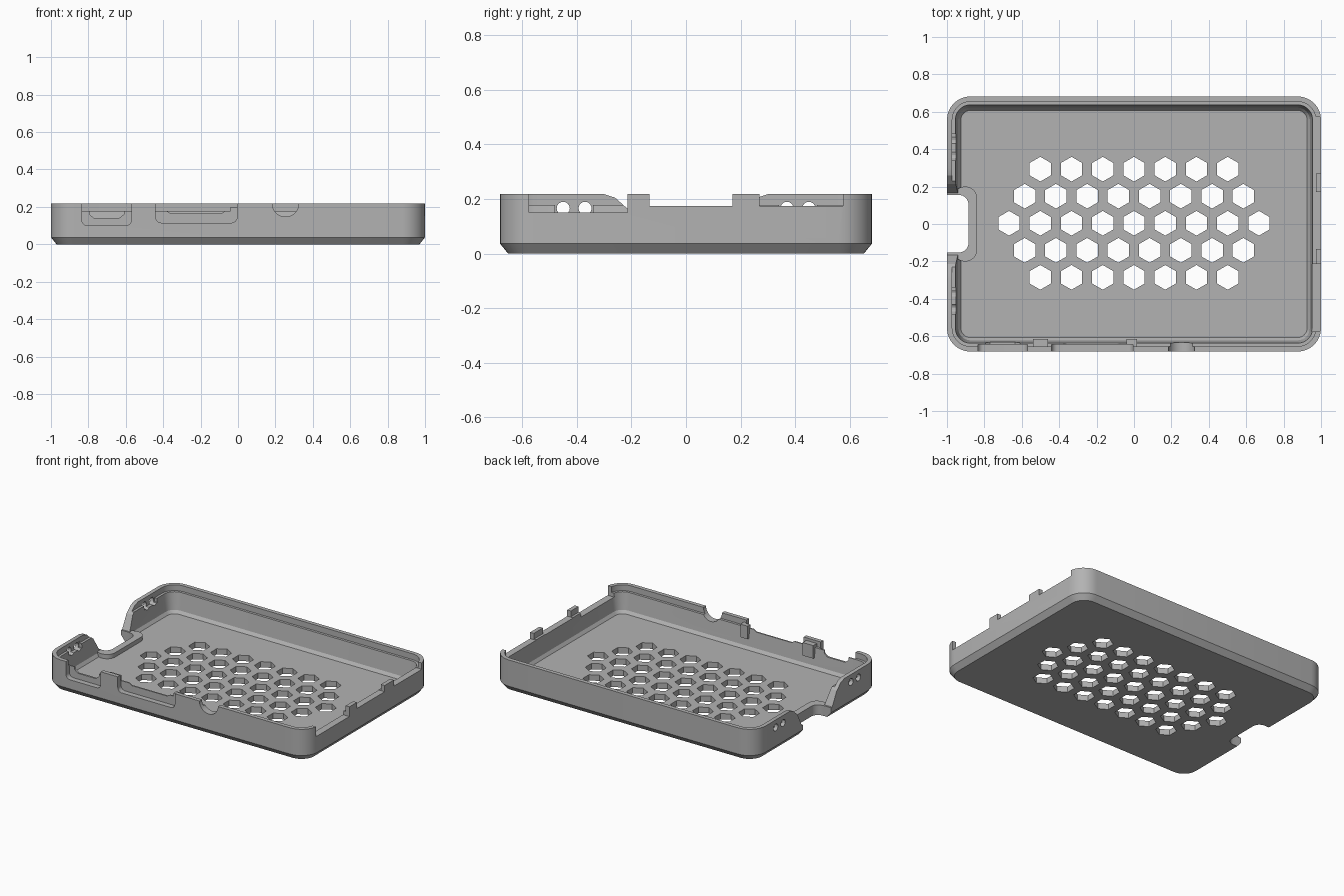
import bpy, bmesh
from math import sin, cos, pi

if "Cube" in bpy.data.objects:
    bpy.data.objects.remove(bpy.data.objects["Cube"])

HX, HY, TOP, LEDGE, FLOOR = 1.0, 0.682, 0.218, 0.178, 0.04

grey = bpy.data.materials.new("plain grey plastic")
grey.use_nodes = True
grey.diffuse_color = (0.45, 0.45, 0.45, 1)
grey.node_tree.nodes["Principled BSDF"].inputs["Base Color"].default_value = (0.45, 0.45, 0.45, 1)


def rounded(x0, x1, y0, y1, r, n=8):
    """Outline of a rounded rectangle, anticlockwise."""
    pts = []
    corners = [(x1 - r, y1 - r), (x0 + r, y1 - r), (x0 + r, y0 + r), (x1 - r, y0 + r)]
    for q, (cx, cy) in enumerate(corners):
        for i in range(n + 1):
            a = (q + i / n) * pi / 2
            pts.append((cx + r * cos(a), cy + r * sin(a)))
    return pts


def ngon(cx, cy, r, n, turn=0.0):
    return [(cx + r * cos(turn + i * 2 * pi / n), cy + r * sin(turn + i * 2 * pi / n))
            for i in range(n)]


def rect(x0, x1, y0, y1):
    return [(x0, y0), (x1, y0), (x1, y1), (x0, y1)]


def loft(bm, loops):
    """Skin a closed solid through loops with equal point counts."""
    rings = [[bm.verts.new(p) for p in loop] for loop in loops]
    n = len(rings[0])
    for a, b in zip(rings, rings[1:]):
        for i in range(n):
            j = (i + 1) % n
            bm.faces.new((a[i], a[j], b[j], b[i]))
    bm.faces.new(rings[0][::-1])
    bm.faces.new(rings[-1])


def finish(name, bm):
    bmesh.ops.recalc_face_normals(bm, faces=bm.faces)
    mesh = bpy.data.meshes.new(name)
    bm.to_mesh(mesh)
    bm.free()
    mesh.materials.append(grey)
    obj = bpy.data.objects.new(name, mesh)
    bpy.context.collection.objects.link(obj)
    return obj


def prisms(name, outlines, axis, lo, hi):
    """Extrude 2D outlines along one axis."""
    place = {"x": lambda a, b, t: (t, a, b),
             "y": lambda a, b, t: (a, t, b),
             "z": lambda a, b, t: (a, b, t)}[axis]
    bm = bmesh.new()
    for pts in outlines:
        loft(bm, [[place(a, b, t) for a, b in pts] for t in (lo, hi)])
    return finish(name, bm)


def combine(tool, operation):
    mod = tray.modifiers.new(tool.name, "BOOLEAN")
    mod.operation, mod.solver, mod.object = operation, "EXACT", tool
    bpy.context.view_layer.objects.active = tray
    bpy.ops.object.modifier_apply(modifier=mod.name)
    bpy.data.objects.remove(tool)


def cut(*args):
    combine(prisms(*args), "DIFFERENCE")


def add(*args):
    combine(prisms(*args), "UNION")


# Tray shell: chamfered base, walls, stepped rim, tapered cavity
section = [(0.03, 0), (0, 0.037), (0, TOP), (0.028, TOP), (0.028, LEDGE),
           (0.045, LEDGE), (0.06, 0.06), (0.075, FLOOR)]
bm = bmesh.new()
loft(bm, [[(x, y, z) for x, y in rounded(d - HX, HX - d, d - HY, HY - d, 0.125 - d)]
          for d, z in section])
tray = finish("case_tray", bm)

# Raised rim around the card notch, and small clips behind the front wall
add("notch_rim", [rounded(-0.965, -0.84, -0.2, 0.2, 0.06)], "z", 0.02, 0.07)
add("front_clips", [rect(-0.54, -0.46, 0.11, 0.2), rect(-0.04, 0.015, 0.11, 0.2)],
    "y", -0.66, -0.615)

# Honeycomb vents in the floor
pitch = 0.167
vents = []
for row in range(-2, 3):
    count = 9 - abs(row)
    for i in range(count):
        vents.append(ngon((i - (count - 1) / 2) * pitch, 0.004 + row * pitch * 0.866,
                          0.066, 6, pi / 6))
cut("vents", vents, "z", -0.1, 0.1)

# Card notch: flared gap in the wall, then the opening in the floor
half = [(0.33, 0.3), (0.3, TOP), (0.26, 0.205), (0.215, 0.165), (0.165, 0.071)]
flare = half + [(-y, z) for y, z in reversed(half)]
cut("notch_flare", [flare], "x", -1.1, -0.86)
cut("notch_floor", [rounded(-1.2, -0.885, -0.152, 0.155, 0.05)], "z", -0.1, 0.3)

# Paired strap holes with an inner pocket on each side of the notch
for s in (-1, 1):
    cut("strap_pocket", [rect(s * 0.41 - 0.07, s * 0.41 + 0.07, 0.151, 0.192)], "x", -0.975, -0.91)
    cut("strap_holes", [ngon(s * 0.41 + d, 0.166, 0.024, 16) for d in (-0.04, 0.04)],
        "x", -1.1, -0.9)

# Front ports: shallow plug recesses, shaped openings and a round jack
cut("port_recesses", [rounded(-0.835, -0.57, 0.1, 0.4, 0.03),
                      rounded(-0.44, -0.005, 0.115, 0.4, 0.03)], "y", -0.8, -0.645)
cut("small_port", [[(-0.795, 0.3), (-0.795, 0.16), (-0.77, 0.14),
                    (-0.635, 0.14), (-0.61, 0.16), (-0.61, 0.3)]], "y", -0.8, -0.56)
cut("wide_port", [[(-0.4, 0.3), (-0.4, 0.19), (-0.36, 0.165),
                   (-0.09, 0.165), (-0.05, 0.19), (-0.05, 0.3)]], "y", -0.8, -0.56)
cut("jack_port", [ngon(0.254, TOP, 0.071, 32, pi / 32)], "y", -0.8, -0.56)

# Large sockets on the left wall, leaving two posts
cut("socket_gaps", [rect(-0.575, -0.215, 0.151, 0.3), rect(-0.134, 0.17, 0.175, 0.3),
                    rect(0.27, 0.575, 0.175, 0.3)], "x", 0.9, 1.1)

# Smooth round corners, crisp edges
tray.select_set(True)
bpy.context.view_layer.objects.active = tray
bpy.ops.object.shade_smooth_by_angle(angle=0.35)
